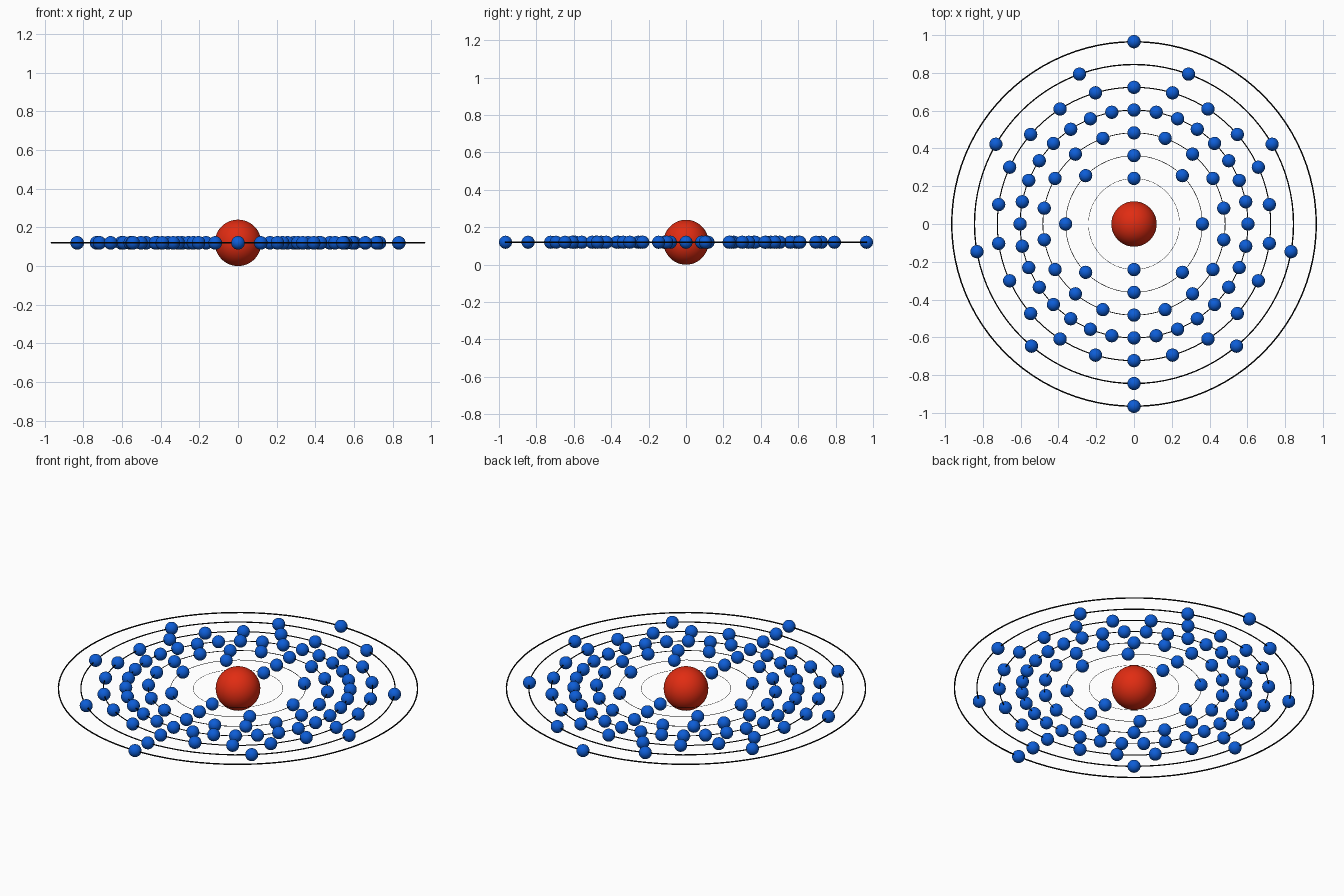
import bpy, math

if "Cube" in bpy.data.objects:
    bpy.data.objects.remove(bpy.data.objects["Cube"])

CENTRE_Z = 0.12
ELECTRON_R = 0.035
OUTER_R = 0.965
SHELLS = [2, 8, 18, 32, 22, 9, 2]   # electrons per shell, inside to outside


def material(name, colour):
    m = bpy.data.materials.new(name)
    m.diffuse_color = (*colour, 1)
    m.use_nodes = True
    m.node_tree.nodes["Principled BSDF"].inputs["Base Color"].default_value = m.diffuse_color
    return m


red = material("nucleus_red", (0.75, 0.025, 0.006))
blue = material("electron_blue", (0.004, 0.11, 0.68))
black = material("orbit_black", (0.003, 0.003, 0.003))


def finish(name, mat):
    ob = bpy.context.object
    ob.name = name
    ob.data.materials.append(mat)
    bpy.ops.object.shade_smooth()
    return ob


# Nucleus
bpy.ops.mesh.primitive_uv_sphere_add(segments=48, ring_count=24, radius=0.12,
                                     location=(0, 0, CENTRE_Z))
finish("nucleus", red)

# Electron mesh shared by every copy
electron_mesh = None

for i, count in enumerate(SHELLS):
    k = (i + 2) / 8
    r = OUTER_R * k

    # Orbit ring, thinner towards the centre
    bpy.ops.mesh.primitive_torus_add(major_segments=96, minor_segments=8,
                                     major_radius=r, minor_radius=0.0038 * k,
                                     location=(0, 0, CENTRE_Z))
    finish(f"orbit_{i + 1}", black)

    # Electrons evenly spaced, starting at the front
    for j in range(count):
        a = -math.pi / 2 + 2 * math.pi * j / count
        loc = (r * math.cos(a), r * math.sin(a), CENTRE_Z)
        name = f"electron_{i + 1}_{j + 1}"
        if electron_mesh is None:
            bpy.ops.mesh.primitive_uv_sphere_add(segments=32, ring_count=16,
                                                 radius=ELECTRON_R, location=loc)
            electron_mesh = finish(name, blue).data
        else:
            ob = bpy.data.objects.new(name, electron_mesh)
            ob.location = loc
            bpy.context.collection.objects.link(ob)
